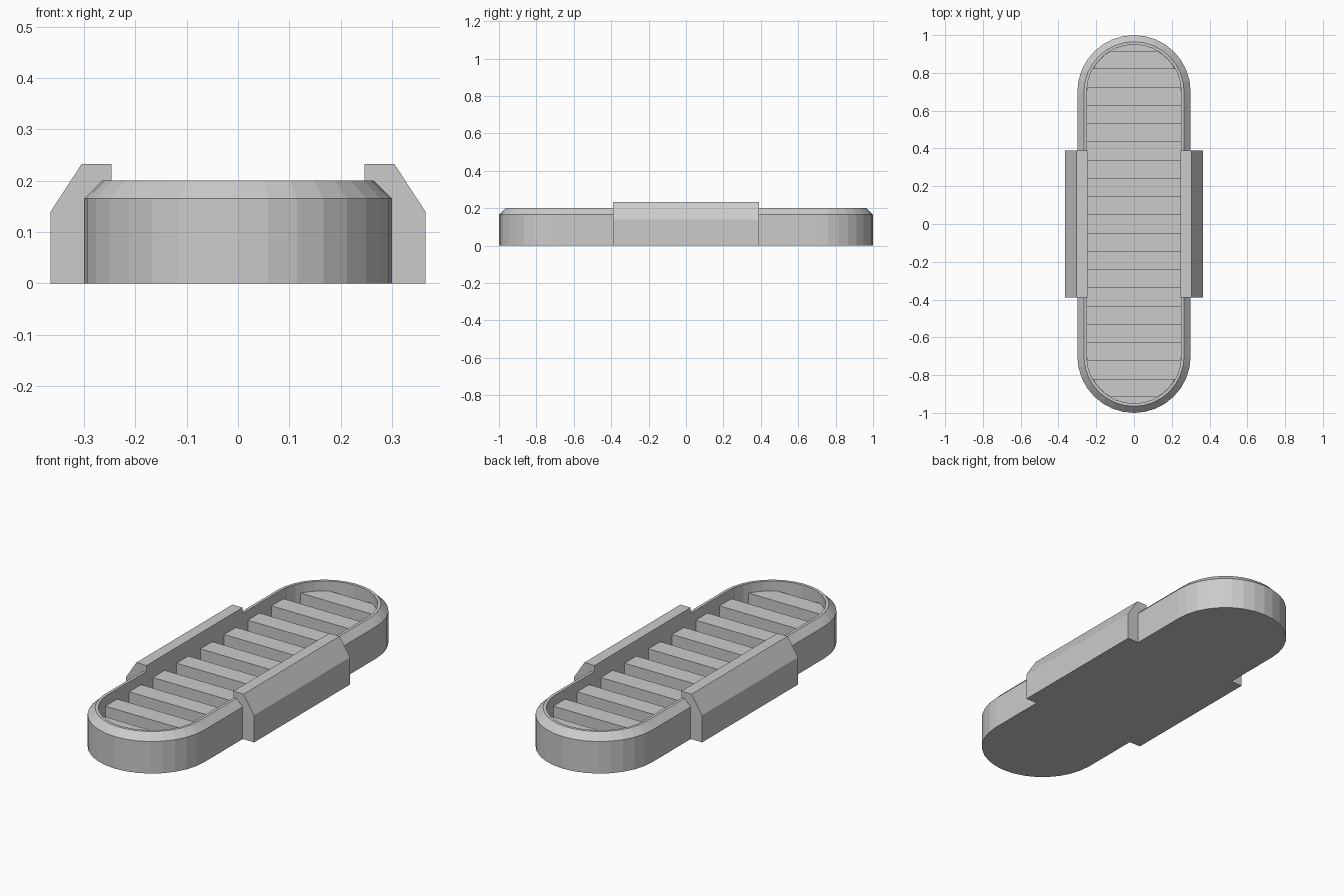
import bpy, bmesh, math

cube = bpy.data.objects.get("Cube")
if cube:
    bpy.data.objects.remove(cube, do_unlink=True)

grey = bpy.data.materials.new("light_grey")
grey.use_nodes = True
colour = (0.6, 0.6, 0.6, 1)
grey.diffuse_color = colour
grey.node_tree.nodes["Principled BSDF"].inputs["Base Color"].default_value = colour

STRAIGHT = 0.7   # half length of the straight sides
INNER = 0.25     # radius of the recess
SEGMENTS = 16    # facets in each rounded end


def finish(name, bm):
    bmesh.ops.recalc_face_normals(bm, faces=bm.faces)
    mesh = bpy.data.meshes.new(name)
    bm.to_mesh(mesh)
    bm.free()
    mesh.materials.append(grey)
    obj = bpy.data.objects.new(name, mesh)
    bpy.context.collection.objects.link(obj)
    return obj


def loft(name, rings):
    """Bridge equal-length closed rings and cap both ends."""
    bm = bmesh.new()
    loops = [[bm.verts.new(p) for p in ring] for ring in rings]
    n = len(loops[0])
    for a, b in zip(loops, loops[1:]):
        for i in range(n):
            j = (i + 1) % n
            bm.faces.new((a[i], a[j], b[j], b[i]))
    bm.faces.new(loops[0])
    bm.faces.new(loops[-1])
    return finish(name, bm)


def stadium(radius, z):
    ring = []
    for end in (1, -1):
        for i in range(SEGMENTS + 1):
            a = math.pi * i / SEGMENTS
            ring.append((end * radius * math.cos(a),
                         end * (STRAIGHT + radius * math.sin(a)), z))
    return ring


def recess_half_width(y):
    over = max(abs(y) - STRAIGHT, 0)
    return math.sqrt(max(INNER ** 2 - over ** 2, 0)) - 0.002


# Tray with chamfered rim and sunken floor
tray_profile = [(0.3, 0), (0.3, 0.165), (0.265, 0.2), (INNER, 0.2), (INNER, 0.06)]
loft("tray", [stadium(r, z) for r, z in tray_profile])

# Cross slats, trimmed to the rounded ends
PITCH = 0.193
for k in range(10):
    start = (k - 4.5) * PITCH - PITCH / 4
    ys = [start + PITCH / 2 * t / 4 for t in range(5)]
    outline = [(recess_half_width(y), y) for y in ys]
    outline += [(-x, y) for x, y in reversed(outline)]
    loft(f"slat_{k + 1}", [[(x, y, z) for x, y in outline] for z in (0.05, 0.15)])

# Side clamps hooked over the rim
clamp_profile = [(0.295, 0), (0.365, 0), (0.365, 0.14), (0.305, 0.232),
                 (0.247, 0.232), (0.247, 0.2), (0.265, 0.2), (0.295, 0.165)]
for side, name in ((1, "left_clamp"), (-1, "right_clamp")):
    loft(name, [[(side * x, y, z) for x, z in clamp_profile] for y in (-0.39, 0.39)])
